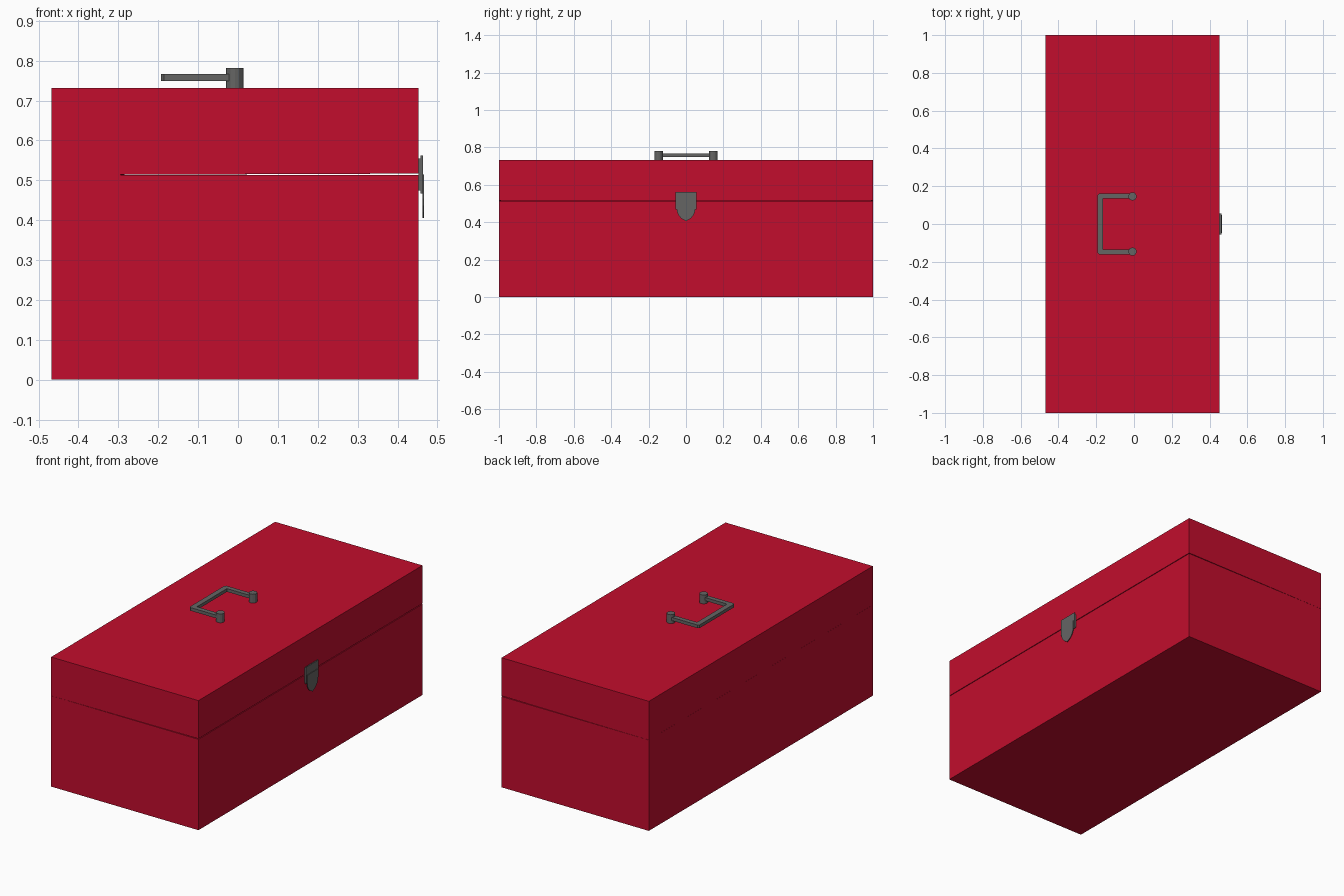
import bpy, bmesh, math
from mathutils import Matrix

if "Cube" in bpy.data.objects:
    bpy.data.objects.remove(bpy.data.objects["Cube"])


def material(name, rgb):
    m = bpy.data.materials.new(name)
    m.diffuse_color = (*rgb, 1)
    m.use_nodes = True
    m.node_tree.nodes["Principled BSDF"].inputs["Base Color"].default_value = m.diffuse_color
    return m


RED = material("red paint", (0.54, 0.004, 0.026))
GREY = material("grey metal", (0.13, 0.13, 0.127))


def finish(bm, name, mat):
    bmesh.ops.recalc_face_normals(bm, faces=bm.faces)
    me = bpy.data.meshes.new(name)
    bm.to_mesh(me)
    bm.free()
    me.materials.append(mat)
    ob = bpy.data.objects.new(name, me)
    bpy.context.collection.objects.link(ob)
    return ob


def prism(name, points, depth, mat):
    """Extrude a flat 3D outline by the depth vector."""
    bm = bmesh.new()
    face = bm.faces.new([bm.verts.new(p) for p in points])
    new = bmesh.ops.extrude_face_region(bm, geom=[face])["geom"]
    bmesh.ops.translate(bm, vec=depth,
                        verts=[v for v in new if isinstance(v, bmesh.types.BMVert)])
    return finish(bm, name, mat)


X0, X1, SEAM, TOP, WALL = -0.468, 0.453, 0.513, 0.732, 0.012


def shell(name, z_closed, z_back, z_front):
    """Hollow tray: closed at z_closed, rim running from z_back to z_front."""
    s = WALL if z_back > z_closed else -WALL
    bm = bmesh.new()
    rings = []
    for inset, closed in ((0, True), (0, False), (WALL, False), (WALL, True)):
        a, b, y = X0 + inset, X1 - inset, 1 - inset
        zc = z_closed + (s if inset else 0)
        za, zb = (zc, zc) if closed else (z_back, z_front)
        rings.append([bm.verts.new(p) for p in
                      ((a, -y, za), (b, -y, zb), (b, y, zb), (a, y, za))])
    for r, q in zip(rings, rings[1:]):
        for i in range(4):
            j = (i + 1) % 4
            bm.faces.new((r[i], r[j], q[j], q[i]))
    bm.faces.new(rings[0])
    bm.faces.new(rings[-1])
    return finish(bm, name, RED)


# Box body and lid, with a hairline gap opening toward the latch side
shell("box_body", 0, SEAM, SEAM)
shell("box_lid", TOP, SEAM + 0.0003, SEAM + 0.004)

# U-shaped carrying handle lying flat
half = [(-0.01, 0.137), (-0.01, 0.157), (-0.01, 0.161)]
outer = [(-0.008, 0.161), (-0.185, 0.161), (-0.193, 0.153)]
inner = [(-0.163, 0.134), (-0.008, 0.134)]
side = outer[::-1] + inner[::-1]
upper = [outer[0], outer[1], outer[2]]
outline = upper + [(x, -y) for x, y in reversed(upper)] \
    + [(x, -y) for x, y in reversed(inner)] + inner
prism("handle_bar", [(x, y, 0.749) for x, y in outline], (0, 0, 0.018), GREY)

# Handle pegs
for label, y in (("near", -0.146), ("far", 0.146)):
    bm = bmesh.new()
    bmesh.ops.create_cone(bm, cap_ends=True, segments=12, radius1=0.022, radius2=0.022,
                          depth=0.05, matrix=Matrix.Translation((-0.008, y, 0.757)))
    finish(bm, "handle_peg_" + label, GREY)

# Latch: mounting block, plate and pointed tongue over the seam
def latch(name, half_outline, x, thick):
    pts = half_outline + [(-y, z) for y, z in reversed(half_outline) if y > 0]
    prism(name, [(x, y, z) for y, z in pts], (thick, 0, 0), GREY)


latch("latch_mount", [(0.055, 0.475), (0.055, 0.555)], X1, 0.005)
latch("latch_plate", [(0.055, 0.467), (0.055, 0.562)], X1 + 0.005, 0.006)
tongue = [(0.047, 0.515), (0.047, 0.455), (0.04, 0.437), (0.025, 0.42), (0, 0.405)]
latch("latch_tongue", tongue, X1 + 0.01, 0.004)
